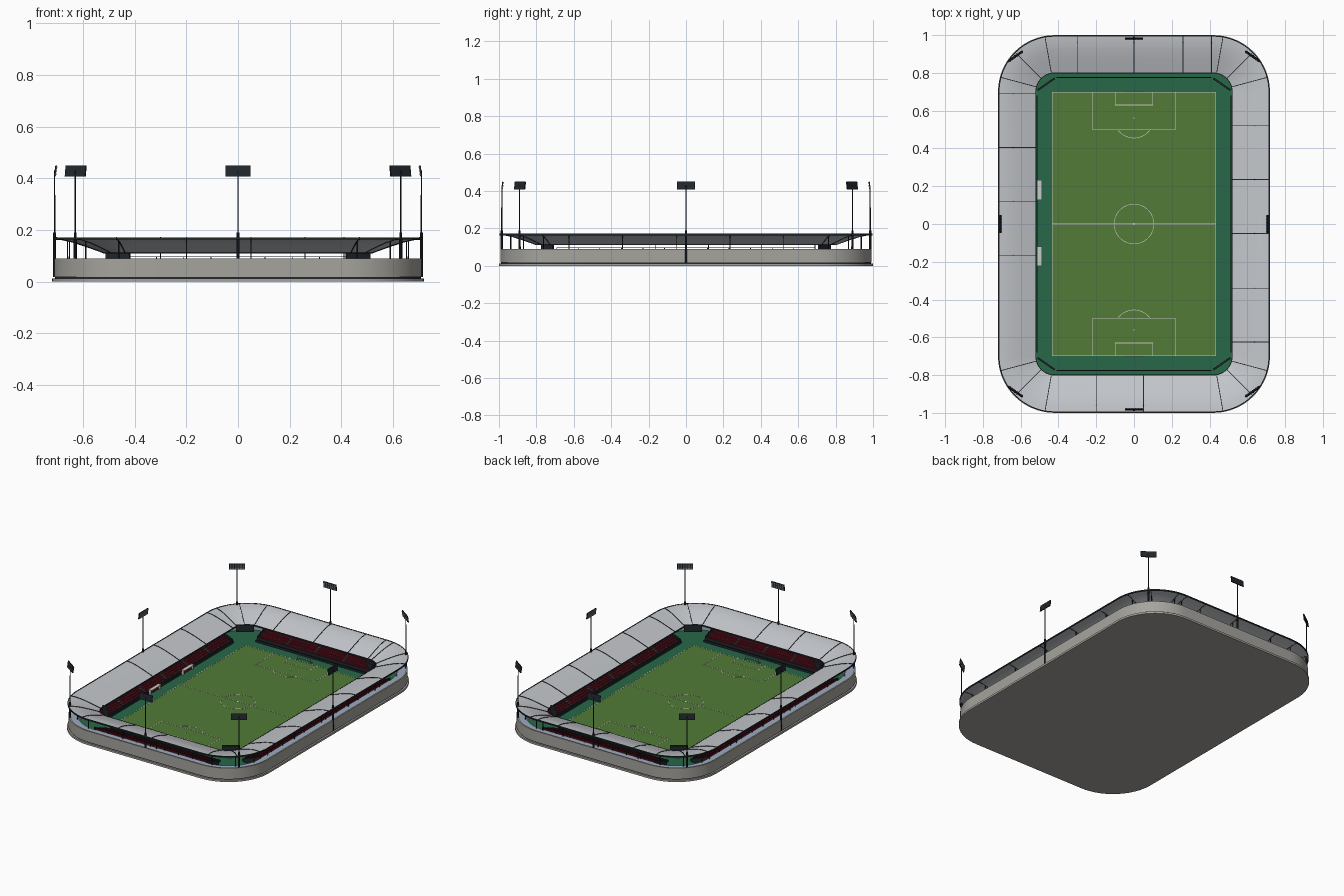
import bpy, bmesh, math
from mathutils import Matrix, Vector

if "Cube" in bpy.data.objects:
    bpy.data.objects.remove(bpy.data.objects["Cube"])

CX, CY, R = 0.42, 0.70, 0.30          # corner centres and outer corner radius


def mat(name, c):
    m = bpy.data.materials.new(name)
    m.diffuse_color = (*c, 1)
    m.use_nodes = True
    m.node_tree.nodes["Principled BSDF"].inputs["Base Color"].default_value = m.diffuse_color
    return m


CONCRETE = mat("concrete", (0.38, 0.37, 0.34))
ROOF = mat("roof_sheet", (0.55, 0.57, 0.60))
DARK = mat("dark_metal", (0.015, 0.02, 0.025))
STEP = mat("step_grey", (0.06, 0.065, 0.075))
RED = mat("seat_red", (0.22, 0.008, 0.02))
BLUE = mat("pale_blue", (0.33, 0.41, 0.52))
GRASS = mat("grass", (0.085, 0.20, 0.038))
TRACK = mat("surround_green", (0.021, 0.138, 0.065))
WHITE = mat("white", (0.8, 0.8, 0.8))
LAMP = mat("lamp", (0.25, 0.28, 0.3))


def finish(name, bm, m, smooth=False):
    bmesh.ops.recalc_face_normals(bm, faces=bm.faces)
    me = bpy.data.meshes.new(name)
    bm.to_mesh(me)
    bm.free()
    me.materials.append(m)
    ob = bpy.data.objects.new(name, me)
    bpy.context.collection.objects.link(ob)
    if smooth:
        bpy.ops.object.select_all(action='DESELECT')
        ob.select_set(True)
        bpy.context.view_layer.objects.active = ob
        bpy.ops.object.shade_smooth_by_angle(angle=math.radians(30))
    return ob


def box(bm, c, s, M=Matrix()):
    bmesh.ops.create_cube(bm, size=1, matrix=M @ Matrix.Translation(c) @ Matrix.Diagonal((*s, 1)))


def contour(off, seg=16):
    pts = []
    for k, (sx, sy) in enumerate([(1, 1), (-1, 1), (-1, -1), (1, -1)]):
        for i in range(seg + 1):
            a = math.pi / 2 * (k + i / seg)
            pts.append((sx * CX + (R - off) * math.cos(a), sy * CY + (R - off) * math.sin(a)))
    return pts


def ring(name, profile, m):
    """Sweep a closed (offset, z) profile round the rounded rectangle."""
    bm = bmesh.new()
    loops = [[bm.verts.new((x, y, z)) for x, y in contour(o)] for o, z in profile]
    n = len(loops[0])
    for a, b in zip(loops, loops[1:] + loops[:1]):
        for i in range(n):
            bm.faces.new((a[i], a[(i + 1) % n], b[(i + 1) % n], b[i]))
    return finish(name, bm, m, True)


def slab(name, off, z0, z1, m):
    bm = bmesh.new()
    f = bm.faces.new([bm.verts.new((x, y, z0)) for x, y in contour(off)])
    r = bmesh.ops.extrude_face_region(bm, geom=[f])
    bmesh.ops.translate(bm, vec=(0, 0, z1 - z0), verts=[v for v in r['geom'] if isinstance(v, bmesh.types.BMVert)])
    return finish(name, bm, m, True)


def rect_ring(name, o0, o1, z0, z1, m):
    return ring(name, [(o0, z0), (o0, z1), (o1, z1), (o1, z0)], m)


# Base, outer wall, concourse and playing surround
slab("base_slab", 0, 0, 0.013, CONCRETE)
slab("base_shadow_gap", 0.012, 0.013, 0.019, DARK)
rect_ring("outer_wall", 0.008, 0.018, 0.018, 0.09, CONCRETE)
rect_ring("concourse", 0.018, 0.07, 0.018, 0.078, BLUE)
slab("surround", 0.07, 0.018, 0.021, TRACK)
bm = bmesh.new()
box(bm, (0, 0, 0.0215), (0.87, 1.40, 0.003))
finish("grass_pitch", bm, GRASS)

# Roof dipping inward, with dark edge trims
CURVE = [(0.005, 0.170), (0.04, 0.167), (0.08, 0.158), (0.13, 0.142), (0.20, 0.117)]
ring("roof", CURVE + [(o, z - 0.005) for o, z in reversed(CURVE)], ROOF)
rect_ring("roof_outer_trim", 0.003, 0.008, 0.163, 0.172, DARK)
rect_ring("roof_inner_trim", 0.198, 0.202, 0.110, 0.119, DARK)

# Roof ribs and their posts: (outer origin, inward direction)
spots = [((-0.72, y), (1, 0)) for y in (0.69, 0.405, 0.12, -0.165)]
spots += [((0.72, y), (-1, 0)) for y in (0.52, 0.235, -0.05, -0.34, -0.625)]
spots += [((x, -1), (0, 1)) for x in (-0.2, 0.05)] + [((x, 1), (0, -1)) for x in (-0.3, 0, 0.26, 0.41)]
for sx, sy in [(1, 1), (-1, 1), (-1, -1), (1, -1)]:
    for deg in (15, 45, 80):
        d = Vector((sx * math.cos(math.radians(deg)), sy * math.sin(math.radians(deg))))
        spots.append(((sx * CX + R * d.x, sy * CY + R * d.y), (-d.x, -d.y)))
ribs, posts = bmesh.new(), bmesh.new()
for (x, y), (dx, dy) in spots:
    M = Matrix.Translation((x, y, 0)) @ Matrix.Rotation(math.atan2(dy, dx), 4, 'Z')
    for (o0, z0), (o1, z1) in zip(CURVE, CURVE[1:]):
        T = M @ Matrix.Translation(((o0 + o1) / 2, 0, (z0 + z1) / 2)) @ Matrix.Rotation(math.atan2(z0 - z1, o1 - o0), 4, 'Y')
        box(ribs, (0, 0, -0.002), (math.hypot(o1 - o0, z1 - z0), 0.004, 0.009), T)
    box(posts, (0.06, 0, 0.119), (0.004, 0.004, 0.085), M)
finish("roof_ribs", ribs, DARK)
finish("roof_posts", posts, DARK)

# Four stands: steps, seats split by aisles, end walls, front boards
ROWS = 7
steps, seats, rails, boards = (bmesh.new() for _ in range(4))
for k in range(4):
    edge, half, blocks = (1.0, 0.42, 4) if k % 2 == 0 else (0.72, 0.69, 6)
    M = Matrix.Rotation(k * math.pi / 2, 4, 'Z') @ Matrix.Translation((0, -edge, 0))
    pitch = 0.125 / ROWS
    for r in range(ROWS):
        v, z = 0.195 - (r + 0.5) * pitch, 0.034 + r * 0.007
        box(steps, (0, v, (0.018 + z) / 2), (2 * half, pitch, z - 0.018), M)
        bw = 2 * half / blocks
        for b in range(blocks):
            n = int((bw - 0.014) / 0.015)
            for i in range(n):
                u = -half + (b + 0.5) * bw + (i - (n - 1) / 2) * 0.015
                box(seats, (u, v, z + 0.003), (0.012, 0.010, 0.003), M)
                box(seats, (u, v - 0.005, z + 0.007), (0.012, 0.003, 0.010), M)
    for s in (-1, 1):
        for r in range(ROWS):
            z = 0.045 + r * 0.007
            box(rails, (s * half, 0.195 - (r + 0.5) * pitch, (0.018 + z) / 2), (0.006, pitch, z - 0.018), M)
    box(rails, (0, 0.197, 0.03), (2 * half, 0.004, 0.024), M)
    box(rails, (0, 0.066, 0.097), (2 * half, 0.003, 0.003), M)
    for i in range(blocks * 2 + 1):
        box(rails, (-half + i * half / blocks, 0.066, 0.087), (0.003, 0.003, 0.02), M)
    box(boards, (0, 0.225 if k % 2 == 0 else 0.207, 0.028), (2 * half - 0.02, 0.005, 0.014), M)
finish("stand_steps", steps, STEP)
finish("seats", seats, RED)
finish("stand_rails", rails, DARK)
finish("pitch_side_boards", boards, DARK)

# Pitch markings
lines = bmesh.new()
Z, W = 0.0235, 0.003


def stroke(pts):
    for a, b in zip(pts, pts[1:]):
        d = Vector(b) - Vector(a)
        T = Matrix.Translation(((a[0] + b[0]) / 2, (a[1] + b[1]) / 2, Z)) @ Matrix.Rotation(math.atan2(d.y, d.x), 4, 'Z')
        box(lines, (0, 0, 0), (d.length + W * 0.5, W, 0.001), T)


def arc(cx, cy, r, a0, a1, n):
    return [(cx + r * math.cos(a0 + (a1 - a0) * i / n), cy + r * math.sin(a0 + (a1 - a0) * i / n)) for i in range(n + 1)]


X, Y = 0.432, 0.698
stroke([(-X, -Y), (X, -Y), (X, Y), (-X, Y), (-X, -Y)])
stroke([(-X, 0), (X, 0)])
stroke(arc(0, 0, 0.105, 0, 2 * math.pi, 48))
box(lines, (0, 0, Z), (0.01, 0.01, 0.001))
for s in (-1, 1):
    stroke([(-0.22, s * Y), (-0.22, s * 0.5), (0.22, s * 0.5), (0.22, s * Y)])
    stroke([(-0.1, s * Y), (-0.1, s * 0.63), (0.1, s * 0.63), (0.1, s * Y)])
    a = math.asin(0.06 / 0.105)
    stroke(arc(0, s * 0.56, 0.105, -s * a, -s * (math.pi - a), 16))
    box(lines, (0, s * 0.56, Z), (0.007, 0.007, 0.001))
finish("pitch_lines", lines, WHITE)

# Goals
goal = bmesh.new()
for s in (-1, 1):
    for x in (-0.05, 0.05):
        box(goal, (x, s * 0.702, 0.037), (0.003, 0.003, 0.032))
        box(goal, (x, s * 0.715, 0.024), (0.002, 0.026, 0.002))
    box(goal, (0, s * 0.702, 0.053), (0.103, 0.003, 0.003))
    box(goal, (0, s * 0.728, 0.024), (0.1, 0.002, 0.002))
finish("goals", goal, WHITE)

# Dugouts
shell, bench = bmesh.new(), bmesh.new()
for y in (0.18, -0.17):
    box(shell, (-0.500, y, 0.052), (0.024, 0.104, 0.003))
    box(shell, (-0.511, y, 0.036), (0.003, 0.104, 0.032))
    for s in (-1, 1):
        box(shell, (-0.502, y + s * 0.051, 0.036), (0.018, 0.002, 0.032))
    for i in range(6):
        box(bench, (-0.504, y + (i - 2.5) * 0.015, 0.029), (0.008, 0.011, 0.008))
finish("dugout_shells", shell, WHITE)
finish("dugout_seats", bench, RED)

# Corner screens, floodlight masts, heads and lamps
screens, masts, heads, lamps = (bmesh.new() for _ in range(4))
places = [(0, 0.985), (0, -0.985), (0.71, 0), (-0.71, 0)]
for sx in (-1, 1):
    for sy in (-1, 1):
        places.append((sx * 0.63, sy * 0.89))
        T = Matrix.Translation((sx * 0.465, sy * 0.74, 0.112)) @ Matrix.Rotation(math.atan2(sy * 0.82, sx * 0.57) - math.pi / 2, 4, 'Z')
        box(screens, (0, 0, 0), (0.11, 0.010, 0.045), T)
for x, y in places:
    for r, z0, z1 in ((0.007, 0.018, 0.19), (0.003, 0.19, 0.43)):
        bmesh.ops.create_cone(masts, cap_ends=True, segments=10, radius1=r, radius2=r * 0.85, depth=z1 - z0,
                              matrix=Matrix.Translation((x, y, (z0 + z1) / 2)))
    T = Matrix.Translation((x, y, 0.429)) @ Matrix.Rotation(math.atan2(y, x) + math.pi / 2, 4, 'Z') @ Matrix.Rotation(math.radians(-8), 4, 'X')
    box(heads, (0, 0.003, 0), (0.096, 0.006, 0.042), T)
    for i in range(6):
        for j in range(3):
            box(lamps, ((i - 2.5) * 0.0155, 0.007, (j - 1) * 0.0135), (0.011, 0.003, 0.009), T)
finish("corner_screens", screens, DARK)
finish("floodlight_masts", masts, DARK, True)
finish("floodlight_heads", heads, DARK)
finish("floodlight_lamps", lamps, LAMP)
